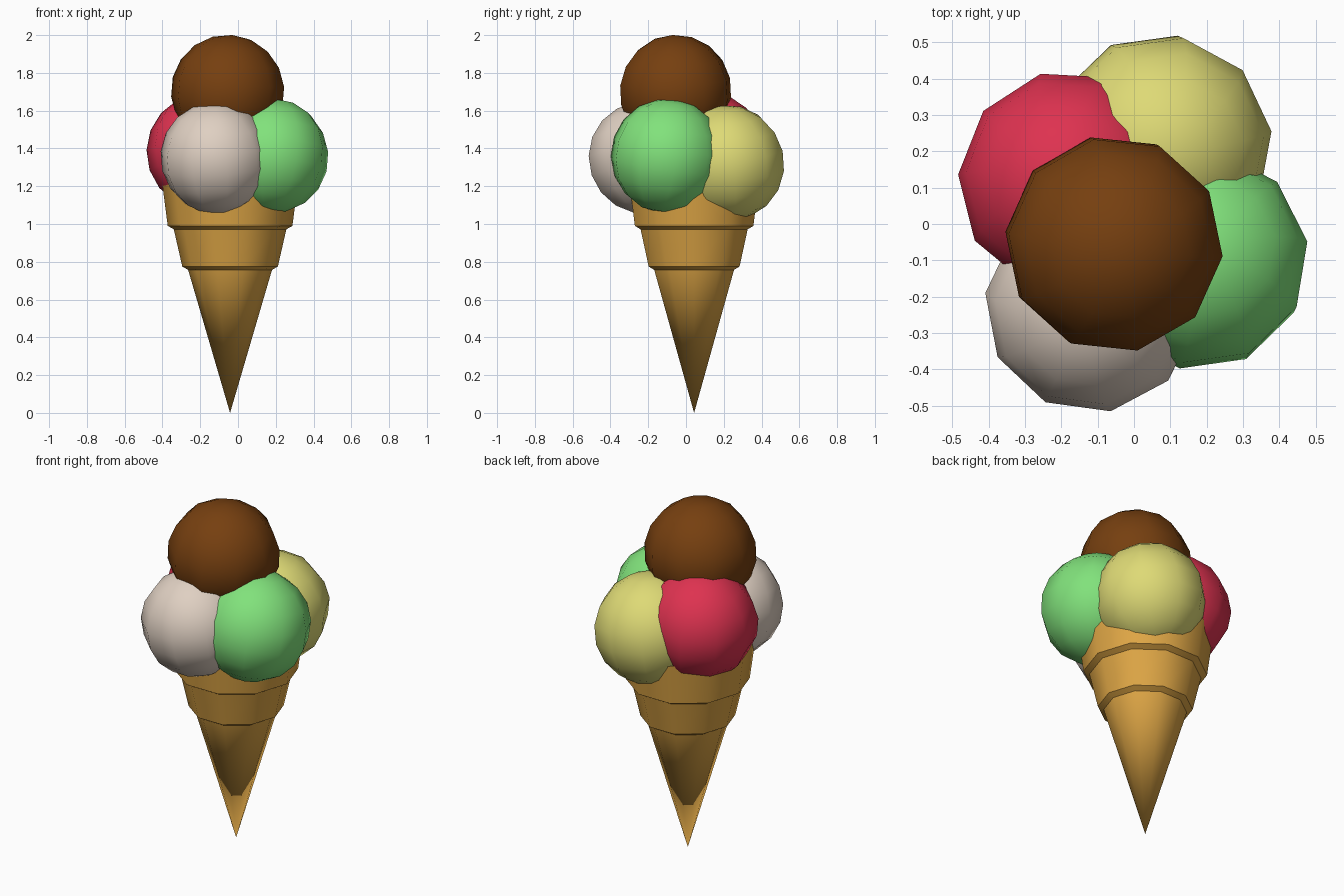
import bpy, bmesh, math
from mathutils import Matrix, Euler

if "Cube" in bpy.data.objects:
    bpy.data.objects.remove(bpy.data.objects["Cube"])

SIDES = 10
AXIS = (-0.042, 0.043)


def material(name, rgb):
    m = bpy.data.materials.new(name)
    m.diffuse_color = (*rgb, 1)
    m.use_nodes = True
    m.node_tree.nodes["Principled BSDF"].inputs["Base Color"].default_value = m.diffuse_color
    return m


def finish(name, bm, mat):
    bmesh.ops.recalc_face_normals(bm, faces=bm.faces)
    me = bpy.data.meshes.new(name)
    bm.to_mesh(me)
    bm.free()
    me.materials.append(mat)
    ob = bpy.data.objects.new(name, me)
    bpy.context.collection.objects.link(ob)
    bpy.ops.object.select_all(action='DESELECT')
    ob.select_set(True)
    bpy.context.view_layer.objects.active = ob
    bpy.ops.object.shade_smooth_by_angle(angle=math.radians(42))
    return ob


def lathe(name, profile, mat):
    """Ten-sided turned shape with a pointed bottom and a capped top."""
    bm = bmesh.new()
    tip = bm.verts.new((*AXIS, 0))
    rings = []
    for r, z in profile:
        rings.append([bm.verts.new((AXIS[0] + r * math.cos(math.tau * i / SIDES),
                                    AXIS[1] + r * math.sin(math.tau * i / SIDES), z))
                      for i in range(SIDES)])
    for i in range(SIDES):
        j = (i + 1) % SIDES
        bm.faces.new((tip, rings[0][j], rings[0][i]))
        for a, b in zip(rings, rings[1:]):
            bm.faces.new((a[i], a[j], b[j], b[i]))
    bm.faces.new(rings[-1])
    return finish(name, bm, mat)


def scoop(name, centre, radius, tilt, mat):
    bm = bmesh.new()
    rot = Euler([math.radians(a) for a in tilt]).to_matrix().to_4x4()
    bmesh.ops.create_uvsphere(bm, u_segments=SIDES, v_segments=9, radius=radius,
                              matrix=Matrix.Translation(centre) @ rot)
    return finish(name, bm, mat)


# Wafer cone with two stepped ledges
lathe("wafer_cone", [(0.222, 0.757), (0.253, 0.775), (0.298, 0.972),
                     (0.33, 0.99), (0.36, 1.22)],
      material("wafer", (0.73, 0.38, 0.06)))

# Four scoops in a ring and one on top
scoop("vanilla_scoop", (-0.115, -0.222, 1.35), 0.298, (8, -6, 10),
      material("cream_white", (0.74, 0.63, 0.54)))
scoop("mint_scoop", (0.178, -0.098, 1.36), 0.304, (-6, 8, 26),
      material("mint_green", (0.22, 0.76, 0.20)))
scoop("lemon_scoop", (0.073, 0.217, 1.322), 0.308, (7, 6, 26),
      material("lemon_yellow", (0.73, 0.70, 0.18)))
scoop("berry_scoop", (-0.175, 0.115, 1.385), 0.31, (-7, -7, 15),
      material("berry_red", (0.73, 0.032, 0.08)))
scoop("chocolate_scoop", (-0.055, -0.055, 1.70), 0.302, (4, 4, 12),
      material("chocolate_brown", (0.18, 0.05, 0.005)))
